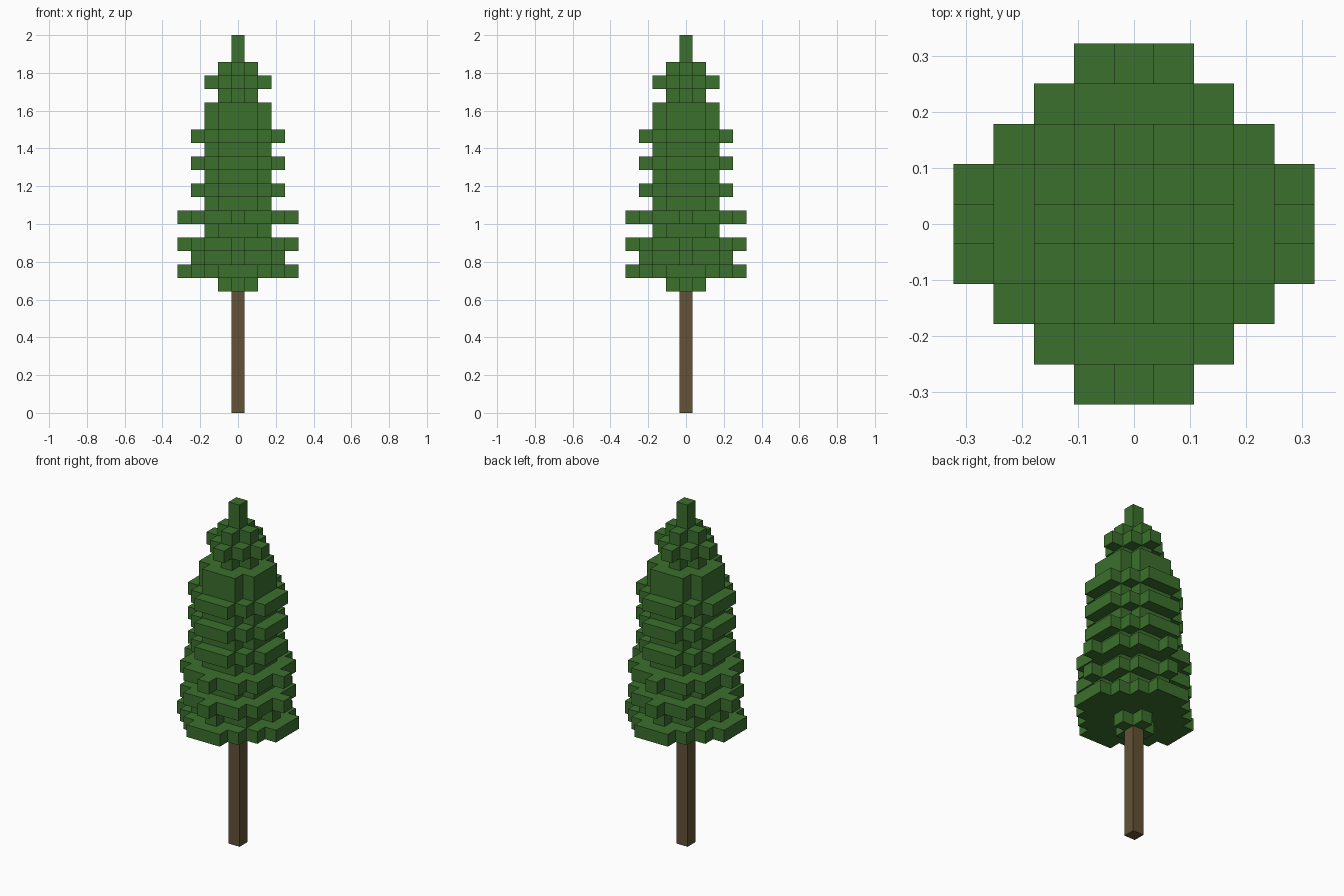
import bpy
import bmesh
from mathutils import Vector

cube = bpy.data.objects.get("Cube")
if cube:
    bpy.data.objects.remove(cube, do_unlink=True)

UNIT = 2 / 28        # block size
TRUNK_LAYERS = 9     # bare trunk height in blocks

# Squared radius of each foliage layer, from the lowest up
LAYERS = [1, 17, 9, 16, 5, 16, 5, 10, 5, 10, 5, 10, 5, 7, 1, 4, 1, 0, 0]
SIDES = [Vector(s) for s in ((1, 0, 0), (-1, 0, 0), (0, 1, 0),
                             (0, -1, 0), (0, 0, 1), (0, 0, -1))]


def make_material(name, color):
    mat = bpy.data.materials.new(name)
    mat.use_nodes = True
    mat.diffuse_color = color
    mat.node_tree.nodes["Principled BSDF"].inputs["Base Color"].default_value = color
    return mat


def make_object(name, bm, mat):
    bmesh.ops.remove_doubles(bm, verts=bm.verts, dist=UNIT / 100)
    mesh = bpy.data.meshes.new(name)
    bm.to_mesh(mesh)
    bm.free()
    mesh.materials.append(mat)
    obj = bpy.data.objects.new(name, mesh)
    bpy.context.collection.objects.link(obj)


def block_face(bm, center, side, size):
    """Add the quad of a block that looks towards side."""
    u = Vector((side.y, side.z, side.x))
    v = side.cross(u)
    corners = (u + v, v - u, -u - v, u - v)
    half = size / 2
    bm.faces.new([bm.verts.new(center + (side + c) * half) for c in corners])


green = make_material("leaf green", (0.044, 0.162, 0.026, 1))
brown = make_material("bark brown", (0.127, 0.084, 0.037, 1))

# Trunk: one tall square post
bm = bmesh.new()
bmesh.ops.create_cube(bm, size=1)
height = TRUNK_LAYERS * UNIT
bmesh.ops.scale(bm, vec=(UNIT, UNIT, height), verts=bm.verts)
bmesh.ops.translate(bm, vec=(0, 0, height / 2), verts=bm.verts)
make_object("trunk", bm, brown)

# Foliage: stacked round layers of blocks, outer faces only
reach = range(-4, 5)
blocks = {(x, y, z) for z, limit in enumerate(LAYERS, TRUNK_LAYERS)
          for x in reach for y in reach if x * x + y * y <= limit}
bm = bmesh.new()
for block in sorted(blocks):
    cell = Vector(block)
    for side in SIDES:
        neighbour = tuple(round(c) for c in cell + side)
        if neighbour not in blocks:
            block_face(bm, (cell + Vector((0, 0, 0.5))) * UNIT, side, UNIT)
make_object("foliage", bm, green)
